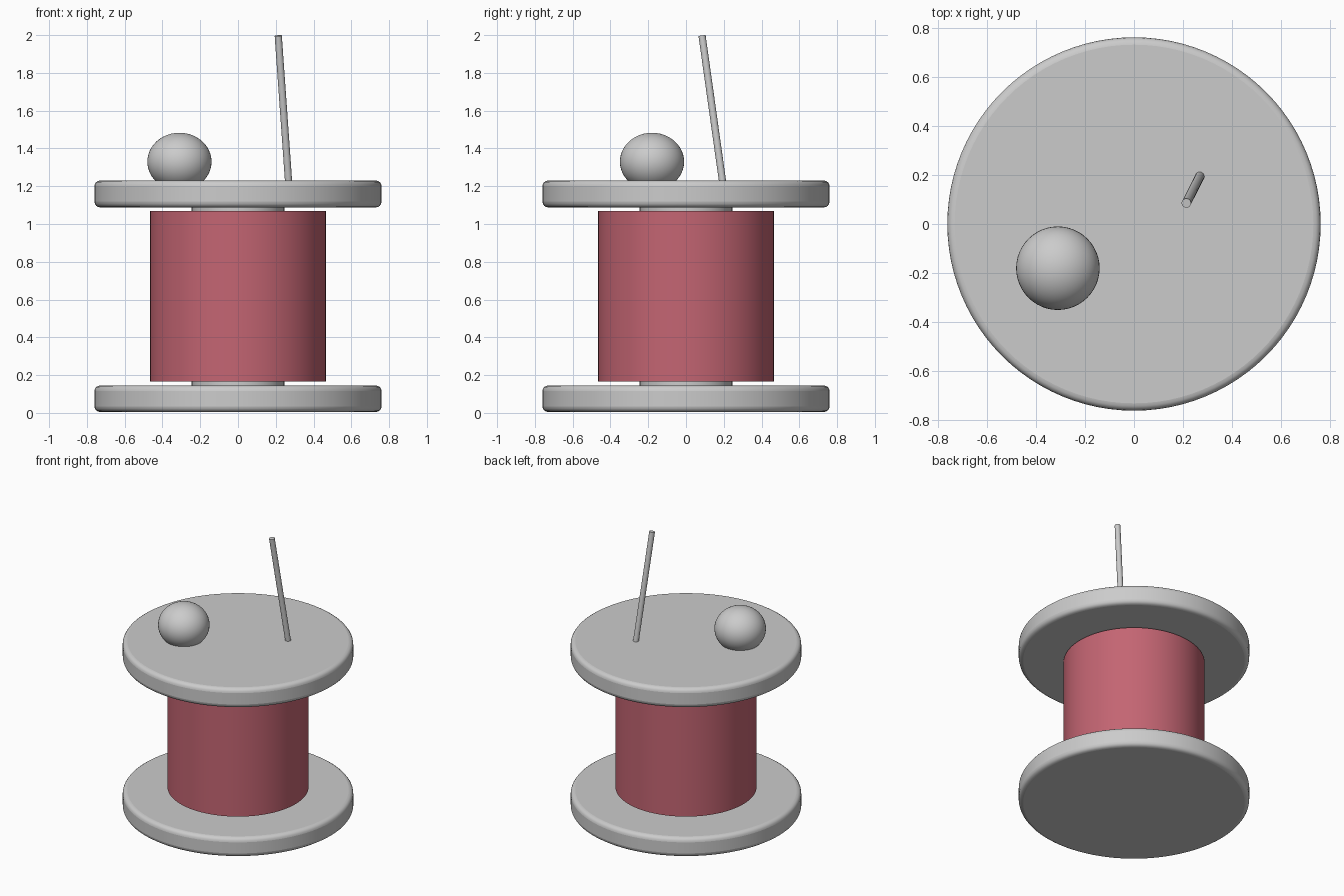
import bpy
from mathutils import Vector

if "Cube" in bpy.data.objects:
    bpy.data.objects.remove(bpy.data.objects["Cube"])


def smooth(obj):
    bpy.context.view_layer.objects.active = obj
    obj.select_set(True)
    bpy.ops.object.shade_smooth_by_angle()
    obj.select_set(False)


def rod(name, start, end, radius, sides=96, bevel=0.0):
    """Cylinder running from start to end, with optionally rounded rims."""
    a, b = Vector(start), Vector(end)
    bpy.ops.mesh.primitive_cylinder_add(
        vertices=sides, radius=radius, depth=(b - a).length, location=(a + b) / 2,
        rotation=(b - a).to_track_quat('Z', 'Y').to_euler())
    obj = bpy.context.object
    obj.name = name
    if bevel:
        mod = obj.modifiers.new("rounded_rim", 'BEVEL')
        mod.width = bevel
        mod.segments = 4
        mod.limit_method = 'ANGLE'
    smooth(obj)
    return obj


# Spool: two flanges on a narrow core
rod("bottom_flange", (0, 0, 0.005), (0, 0, 0.145), 0.76, bevel=0.03)
rod("top_flange", (0, 0, 1.088), (0, 0, 1.23), 0.76, bevel=0.03)
rod("core", (0, 0, 0.08), (0, 0, 1.15), 0.245)

# Wound thread
thread = rod("thread", (0, 0, 0.165), (0, 0, 1.07), 0.465)
red = bpy.data.materials.new("thread_red")
red.diffuse_color = (0.55, 0.13, 0.17, 1)
red.use_nodes = True
red.node_tree.nodes["Principled BSDF"].inputs["Base Color"].default_value = red.diffuse_color
thread.data.materials.append(red)

# Slightly flattened pin cushion ball, sunk into the top flange
bpy.ops.mesh.primitive_uv_sphere_add(segments=48, ring_count=24, radius=0.17,
                                     location=(-0.31, -0.18, 1.33))
ball = bpy.context.object
ball.name = "cushion_ball"
ball.scale.z = 0.9
smooth(ball)

# Leaning needle
rod("needle", (0.273, 0.204, 1.15), (0.213, 0.085, 1.997), 0.019, sides=24)
